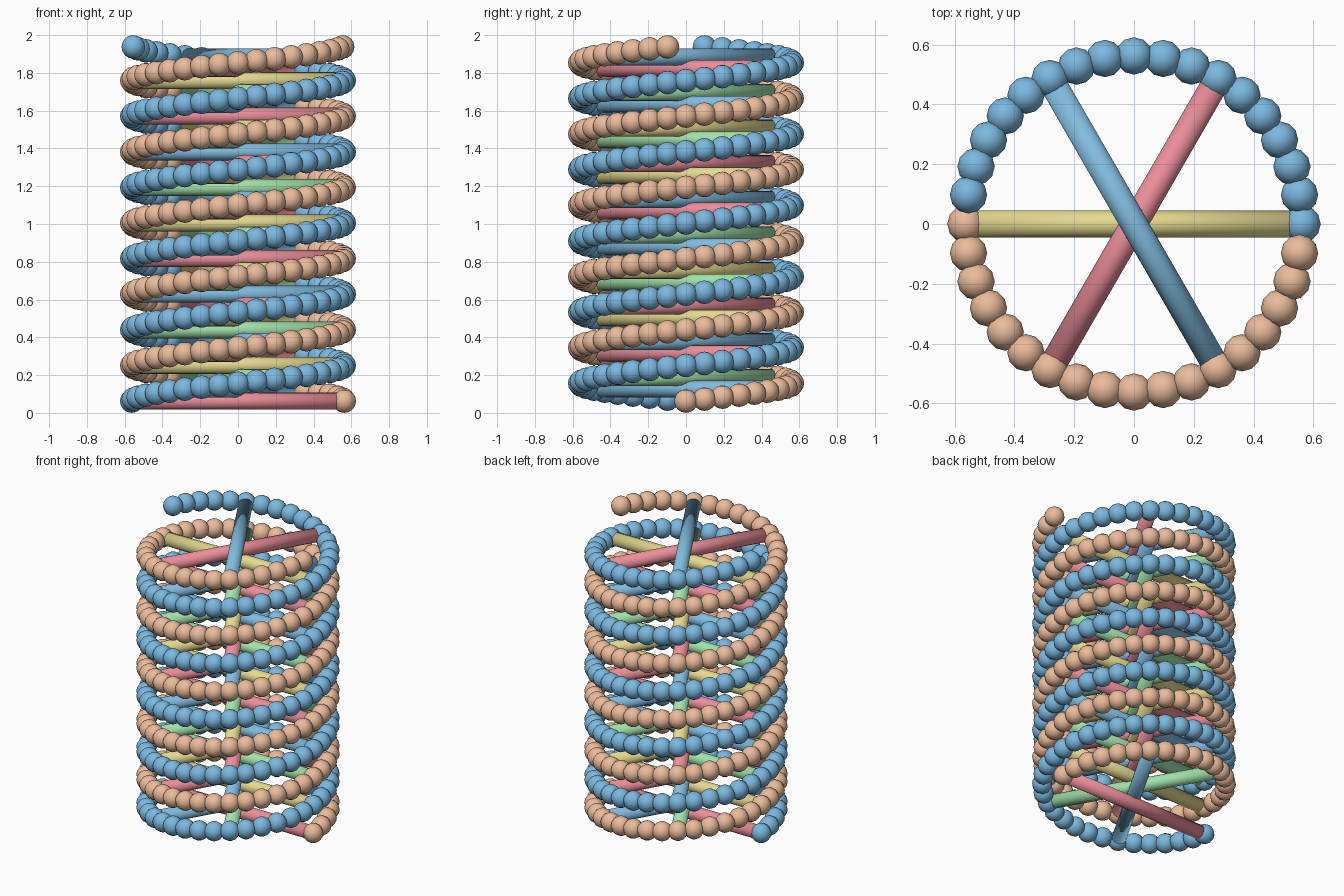
import bpy, bmesh
from math import cos, sin, radians, pi
from mathutils import Matrix

if "Cube" in bpy.data.objects:
    bpy.data.objects.remove(bpy.data.objects["Cube"])

R = 0.5625          # helix radius
BALL = 0.0625       # bead radius
ROD = 0.045         # rung radius
COUNT = 180         # beads per strand: 5 turns of 36
DZ = (2 - 2 * BALL) / (COUNT - 1)
STEP = 10           # degrees per bead


def material(name, rgb):
    m = bpy.data.materials.new(name)
    m.diffuse_color = (*rgb, 1)
    m.use_nodes = True
    m.node_tree.nodes["Principled BSDF"].inputs["Base Color"].default_value = m.diffuse_color
    return m


def finish(name, bm, mat):
    for f in bm.faces:
        f.smooth = True
    me = bpy.data.meshes.new(name)
    bm.to_mesh(me)
    bm.free()
    me.materials.append(mat)
    ob = bpy.data.objects.new(name, me)
    bpy.context.collection.objects.link(ob)
    return ob


def strand(name, start, mat):
    bm = bmesh.new()
    for i in range(COUNT):
        a = radians(start + STEP * i)
        pos = Matrix.Translation((R * cos(a), R * sin(a), BALL + DZ * i))
        bmesh.ops.create_uvsphere(bm, u_segments=12, v_segments=8,
                                  radius=BALL, matrix=pos)
    return finish(name, bm, mat)


def rung(index, mat):
    bm = bmesh.new()
    i = index * 6
    place = (Matrix.Translation((0, 0, BALL + DZ * i))
             @ Matrix.Rotation(radians(STEP * i), 4, 'Z')
             @ Matrix.Rotation(pi / 2, 4, 'Y'))
    bmesh.ops.create_cone(bm, cap_ends=True, segments=16, radius1=ROD,
                          radius2=ROD, depth=2 * R, matrix=place)
    return finish(f"rung_{index + 1:02d}", bm, mat)


# Two beaded strands, half a turn apart
orange = material("orange", (0.83, 0.50, 0.33))
blue = material("blue", (0.20, 0.48, 0.74))
strand("orange_strand", 0, orange)
strand("blue_strand", 180, blue)

# Cross rungs every sixth bead, colours cycling upward
colours = [material("rung_red", (0.83, 0.27, 0.32)),
           material("rung_blue", (0.22, 0.50, 0.74)),
           material("rung_green", (0.36, 0.76, 0.40)),
           material("rung_yellow", (0.78, 0.70, 0.28))]
for k in range(COUNT // 6):
    rung(k, colours[k % 4])
